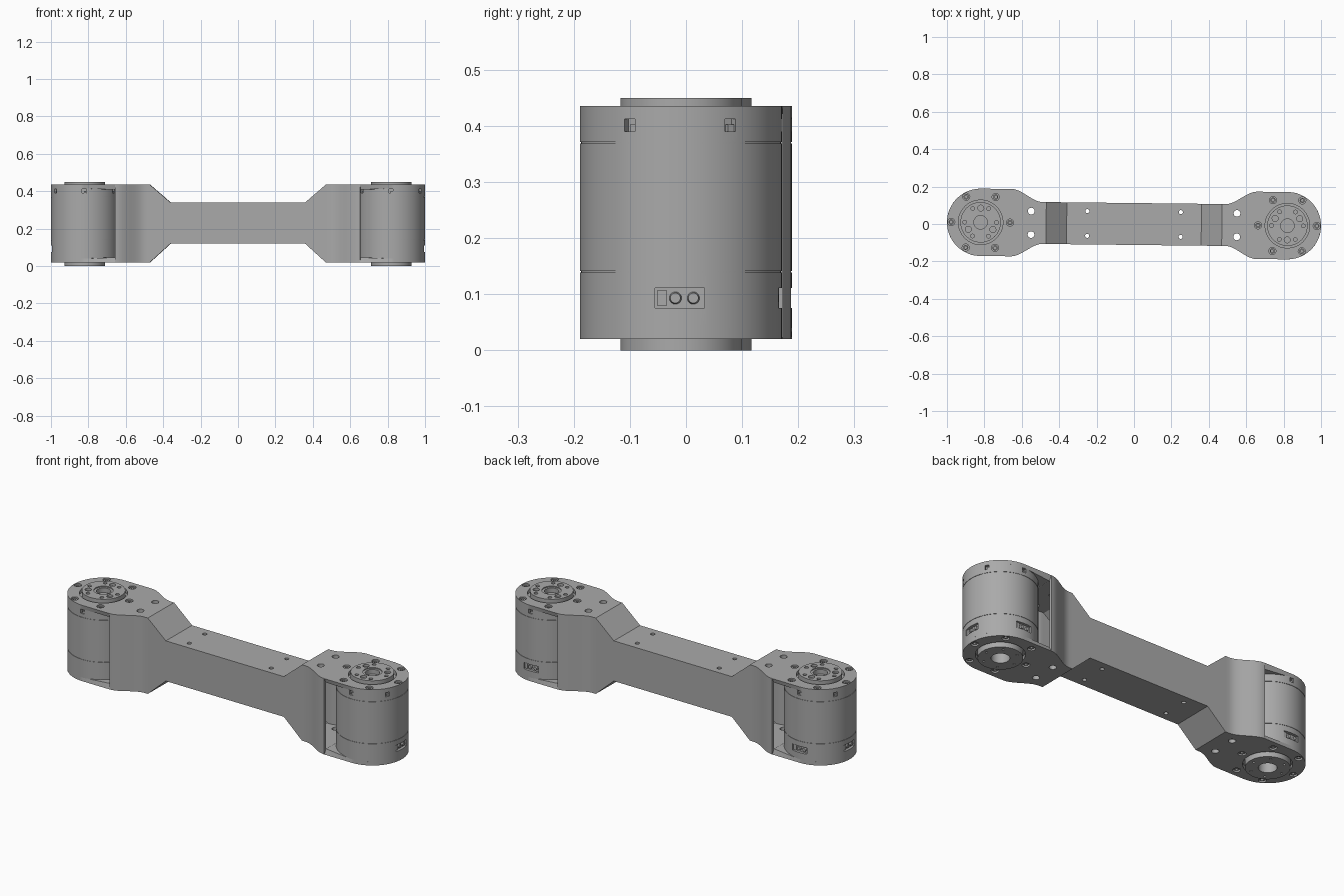
import bpy, bmesh
from math import pi, cos, sin, radians
from mathutils import Matrix, Vector

if "Cube" in bpy.data.objects:
    bpy.data.objects.remove(bpy.data.objects["Cube"])

CX, R, ARM = 0.82, 0.18, 0.112      # joint centre, housing radius, arm half width
LOW, HIGH, T = 0.02, 0.435, 0.02    # plate faces and sheet thickness
TILT = -0.011                       # slight yaw of the whole link

grey = bpy.data.materials.new("metal grey")
grey.use_nodes = True
grey.diffuse_color = (0.4, 0.4, 0.4, 1)
grey.node_tree.nodes["Principled BSDF"].inputs["Base Color"].default_value = (0.4, 0.4, 0.4, 1)


def make(name, bm):
    bmesh.ops.recalc_face_normals(bm, faces=bm.faces)
    me = bpy.data.meshes.new(name)
    bm.to_mesh(me)
    bm.free()
    me.materials.append(grey)
    ob = bpy.data.objects.new(name, me)
    bpy.context.collection.objects.link(ob)
    return ob


def activate(ob):
    bpy.ops.object.select_all(action='DESELECT')
    ob.select_set(True)
    bpy.context.view_layer.objects.active = ob


def finish(ob):
    activate(ob)
    bpy.ops.object.shade_smooth_by_angle(angle=radians(25))
    ob.rotation_euler.z = TILT


def cut(ob, bm):
    cutter = make("cutter", bm)
    cutter.hide_render = True
    mod = ob.modifiers.new("cut", 'BOOLEAN')
    mod.object, mod.solver = cutter, 'EXACT'
    activate(ob)
    bpy.ops.object.modifier_apply(modifier=mod.name)
    bpy.data.objects.remove(cutter)


def cyl(bm, x, y, z0, z1, r, seg=20, r2=None):
    bmesh.ops.create_cone(bm, cap_ends=True, segments=seg, radius1=r, radius2=r if r2 is None else r2,
                          depth=z1 - z0, matrix=Matrix.Translation((x, y, (z0 + z1) / 2)))


def box(bm, az, cx, centre, size):
    m = Matrix.Translation((cx, 0, 0)) @ Matrix.Rotation(az, 4, 'Z') @ Matrix.Translation(centre)
    bmesh.ops.create_cube(bm, size=1, matrix=m @ Matrix.Diagonal((*size, 1)))


def ring(cx, r, start=0):
    return [(cx + r * cos(start + k * pi / 3), r * sin(start + k * pi / 3)) for k in range(6)]


# Folded sheet shell: rectangular tube that flares into two end plates
half = [(0.36, ARM, 0.12, 0.34), (0.47, ARM, LOW, HIGH)]
for i in range(13):
    t = i / 12
    half.append((0.49 + 0.165 * t, ARM + (R - ARM) * t * t * (3 - 2 * t), LOW, HIGH))
stations = [(-x, w, a, b) for x, w, a, b in reversed(half)] + half

bm = bmesh.new()
rings = [[bm.verts.new(p) for p in ((x, -w, a), (x, w, a), (x, w, b), (x, -w, b))]
         for x, w, a, b in stations]
for p, q in zip(rings, rings[1:]):
    for k in range(4):
        bm.faces.new((p[k], p[(k + 1) % 4], q[(k + 1) % 4], q[k]))
for s, end in ((-1, rings[0]), (1, rings[-1])):
    for z, first, last in ((LOW, end[0], end[1]), (HIGH, end[3], end[2])):
        arc = [bm.verts.new((s * (CX + R * cos(a)), R * sin(a), z))
               for a in (-pi / 2 + pi * k / 32 for k in range(33))]
        bm.faces.new([first] + arc + [last])
shell = make("link_shell", bm)
mod = shell.modifiers.new("sheet", 'SOLIDIFY')
mod.thickness, mod.offset, mod.use_even_offset = T, -1, True
activate(shell)
bpy.ops.object.modifier_apply(modifier=mod.name)

# Holes in the shell
bm = bmesh.new()
for s in (-1, 1):
    for z in (LOW + T / 2, HIGH - T / 2):
        cyl(bm, s * CX, 0, z - T, z + T, 0.119, 64)
        for x, y in ring(s * CX, 0.157):
            cyl(bm, x, y, z - T, z + T, 0.019)
        for y in (-0.063, 0.063):
            cyl(bm, s * 0.55, y, z - T, z + T, 0.018)
    for z in (0.13, 0.33):
        for y in (-0.066, 0.066):
            cyl(bm, s * 0.25, y, z - T, z + T, 0.011)
cut(shell, bm)
finish(shell)


def groove(z):
    return [(R, z - 0.0015), (R - 0.002, z - 0.0015), (R - 0.002, z + 0.0015), (R, z + 0.0015)]


# Joint motors: turned housing with hubs at both ends
for s, side in ((-1, "right"), (1, "left")):
    cx = s * CX
    profile = ([(0, 0.15), (0.045, 0.15), (0.045, 0), (0.108, 0), (0.108, LOW + T), (R, LOW + T)]
               + groove(0.14) + groove(0.37)
               + [(R, HIGH - T), (0.108, HIGH - T), (0.108, 0.45), (0.048, 0.45), (0.048, 0.445),
                  (0.036, 0.445), (0.036, 0.42), (0, 0.42)])
    bm = bmesh.new()
    vs = [bm.verts.new((r, 0, z)) for r, z in profile]
    es = [bm.edges.new(p) for p in zip(vs, vs[1:])]
    bmesh.ops.spin(bm, geom=vs + es, cent=(0, 0, 0), axis=(0, 0, 1), angle=2 * pi, steps=72)
    bmesh.ops.remove_doubles(bm, verts=bm.verts, dist=1e-5)
    bmesh.ops.translate(bm, verts=bm.verts, vec=(cx, 0, 0))
    motor = make(side + "_motor_housing", bm)

    # Hub holes, rim slots and connector pockets
    sockets = (0 if s > 0 else pi, pi / 2)
    bm = bmesh.new()
    for x, y in ring(cx, 0.085):
        cyl(bm, x, y, 0.43, 0.46, 0.01)
        cyl(bm, x, y, -0.01, 0.015, 0.006)
    for x, y in ring(cx, 0.076, -s * pi / 2)[::2]:
        cyl(bm, x, y, 0.438, 0.46, 0.016)
    for k in range(6):
        box(bm, pi / 6 + k * pi / 3, cx, (R, 0, 0.401), (0.03, 0.022, 0.023))
    for az in sockets:
        box(bm, az, cx, (R, 0, 0.093), (0.03, 0.088, 0.035))
    cut(motor, bm)
    finish(motor)

    # Connector inserts and slot latches
    bm = bmesh.new()
    for k in range(6):
        box(bm, pi / 6 + k * pi / 3, cx, (0.168, 0.004, 0.396), (0.014, 0.012, 0.012))
    for az in sockets:
        box(bm, az, cx, (0.166, -0.032, 0.093), (0.012, 0.016, 0.028))
        for y in (-0.008, 0.024):
            m = (Matrix.Translation((cx, 0, 0)) @ Matrix.Rotation(az, 4, 'Z')
                 @ Matrix.Translation((0.167, y, 0.093)) @ Matrix.Rotation(pi / 2, 4, 'Y'))
            bmesh.ops.create_cone(bm, cap_ends=True, segments=20, radius1=0.012, radius2=0.009,
                                  depth=0.014, matrix=m)
    finish(make(side + "_motor_connectors", bm))

    # Screws sunk in the plate holes
    bm = bmesh.new()
    for x, y in ring(cx, 0.157):
        cyl(bm, x, y, 0.41, 0.43, 0.014)
        cyl(bm, x, y, 0.025, 0.045, 0.014)
    screws = make(side + "_plate_screws", bm)
    bm = bmesh.new()
    for x, y in ring(cx, 0.157):
        cyl(bm, x, y, 0.42, 0.44, 0.008, 6)
        cyl(bm, x, y, 0.015, 0.035, 0.008, 6)
    cut(screws, bm)
    finish(screws)
